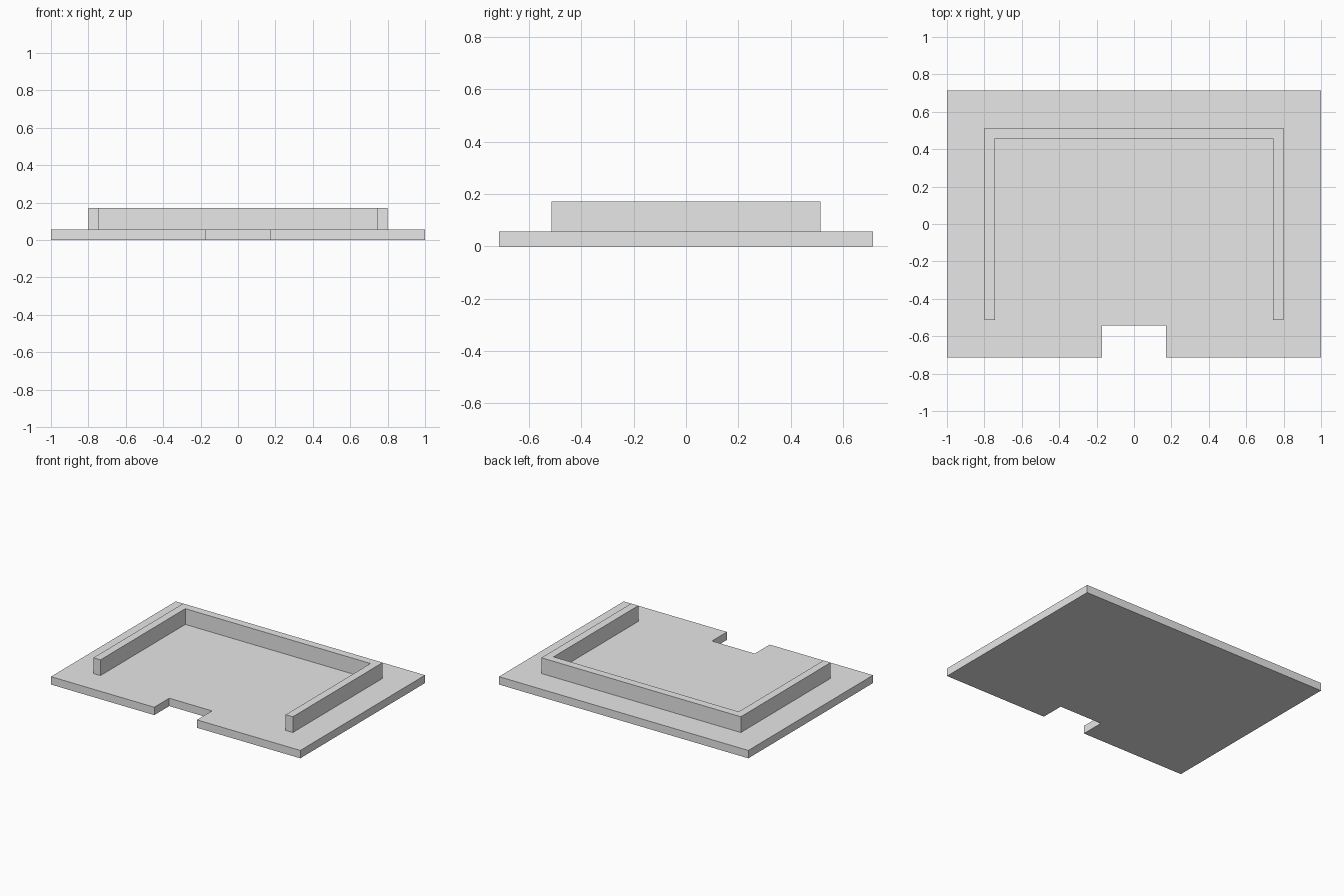
import bpy
import bmesh

# Remove the default cube
cube = bpy.data.objects.get("Cube")
if cube:
    bpy.data.objects.remove(cube, do_unlink=True)

UNIT = 2 / 35  # plate is 35 x 25 units, one unit thick

grey = bpy.data.materials.new("light_grey")
grey.use_nodes = True
colour = (0.8, 0.8, 0.8, 1)
grey.diffuse_color = colour
grey.node_tree.nodes["Principled BSDF"].inputs["Base Color"].default_value = colour


def extruded(name, half_outline, bottom, top):
    """Mirror a right-hand outline across x, then extrude it upward."""
    outline = half_outline + [(-x, y) for x, y in reversed(half_outline)]
    bm = bmesh.new()
    face = bm.faces.new([bm.verts.new((x * UNIT, y * UNIT, bottom * UNIT))
                         for x, y in outline])
    result = bmesh.ops.extrude_face_region(bm, geom=[face], use_keep_orig=True)
    raised = [v for v in result["geom"] if isinstance(v, bmesh.types.BMVert)]
    bmesh.ops.translate(bm, verts=raised, vec=(0, 0, (top - bottom) * UNIT))
    bmesh.ops.recalc_face_normals(bm, faces=bm.faces)
    mesh = bpy.data.meshes.new(name)
    bm.to_mesh(mesh)
    bm.free()
    mesh.materials.append(grey)
    obj = bpy.data.objects.new(name, mesh)
    bpy.context.collection.objects.link(obj)
    return obj


# Base plate with a notch in the front edge
extruded("base_plate", [(3, -9.5), (3, -12.5), (17.5, -12.5), (17.5, 12.5)], 0, 1)

# U-shaped rim, open at the front
extruded("rim_wall", [(13, 8), (13, -9), (14, -9), (14, 9)], 1, 3)
